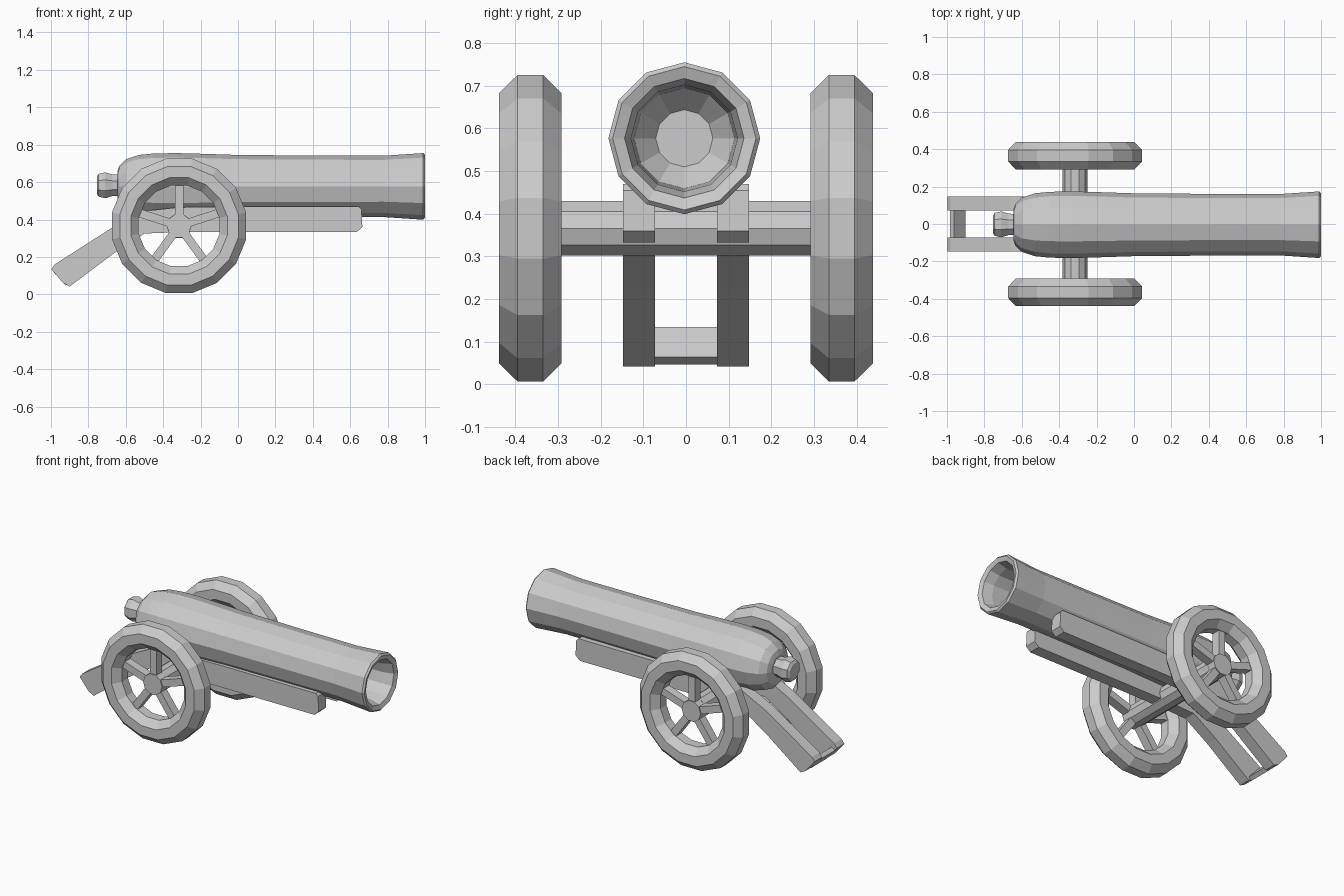
import bpy, bmesh
from math import pi, sin, cos, radians
from mathutils import Matrix, Vector

if "Cube" in bpy.data.objects:
    bpy.data.objects.remove(bpy.data.objects["Cube"])


def finish(bm, name):
    bmesh.ops.remove_doubles(bm, verts=bm.verts, dist=1e-5)
    bmesh.ops.recalc_face_normals(bm, faces=bm.faces)
    me = bpy.data.meshes.new(name)
    bm.to_mesh(me)
    bm.free()
    ob = bpy.data.objects.new(name, me)
    bpy.context.collection.objects.link(ob)
    return ob


def lathe(name, profile, sides, origin, axis="X", loop=False, phase=0.0):
    """Revolve (along, radius) points about the X or Y axis."""
    bm = bmesh.new()
    rings = []
    for a, r in profile:
        ring = []
        for i in range(sides):
            t = 2 * pi * (i + phase) / sides
            c, s = r * cos(t), r * sin(t)
            p = (a, c, s) if axis == "X" else (c, a, s)
            ring.append(bm.verts.new(Vector(p) + Vector(origin)))
        rings.append(ring)
    pairs = list(zip(rings, rings[1:]))
    if loop:
        pairs.append((rings[-1], rings[0]))
    for p, q in pairs:
        for i in range(sides):
            j = (i + 1) % sides
            bm.faces.new((p[i], p[j], q[j], q[i]))
    if not loop:
        bm.faces.new(rings[0])
        bm.faces.new(rings[-1])
    return finish(bm, name)


def extrude_side(name, outline, y0, y1):
    """Extrude an (x, z) outline from y0 to y1."""
    bm = bmesh.new()
    a = [bm.verts.new((x, y0, z)) for x, z in outline]
    b = [bm.verts.new((x, y1, z)) for x, z in outline]
    n = len(outline)
    for i in range(n):
        j = (i + 1) % n
        bm.faces.new((a[i], a[j], b[j], b[i]))
    bm.faces.new(a)
    bm.faces.new(b)
    return finish(bm, name)


# Barrel with hollow bore
lathe("barrel", [
    (-0.645, 0.08), (-0.635, 0.11), (-0.60, 0.145), (-0.53, 0.168), (-0.45, 0.176),
    (-0.33, 0.178), (-0.18, 0.174), (0.0, 0.168), (0.4, 0.165), (0.78, 0.164),
    (0.93, 0.174), (0.99, 0.178), (1.0, 0.168), (0.99, 0.140), (0.93, 0.125),
    (0.72, 0.118), (0.66, 0.067)], 12, (0, -0.004, 0.577))

# Knob at the breech
lathe("breech_knob", [(-0.755, 0.05), (-0.745, 0.066), (-0.71, 0.075),
                      (-0.67, 0.062), (-0.62, 0.06)], 8, (0, -0.002, 0.583), phase=0.5)

# Axle
WX, WZ, WY = -0.315, 0.366, 0.365
lathe("axle", [(-0.345, 0.067), (0.345, 0.067)], 10, (WX, 0, WZ), axis="Y")

# Wheels: rim, hub and five spokes on each side
rim = [(0.073 * cos(pi * (k + 0.5) / 4) / cos(pi / 8),
        0.293 + 0.073 * sin(pi * (k + 0.5) / 4) / cos(pi / 8)) for k in range(8)]
for side, s in (("left", 1), ("right", -1)):
    centre = (WX, s * WY, WZ)
    lathe(f"{side}_wheel_rim", rim, 16, centre, axis="Y", loop=True, phase=0.5)
    lathe(f"{side}_wheel_hub", [(-0.034, 0.066), (0.034, 0.066)], 10, centre, axis="Y")
    bm = bmesh.new()
    for k in range(5):
        turn = Matrix.Rotation(radians(72 * k), 4, "Y")
        bmesh.ops.create_cube(bm, size=1, matrix=Matrix.Translation(centre) @ turn
                              @ Matrix.Translation((0, 0, 0.145))
                              @ Matrix.Diagonal((0.045, 0.055, 0.21, 1)))
    finish(bm, f"{side}_wheel_spokes")

# Carriage beams, bent down into the trail
beam = [(0.645, 0.47), (0.66, 0.455), (0.665, 0.36), (0.635, 0.333), (-0.30, 0.333),
        (-0.50, 0.325), (-0.66, 0.222), (-0.90, 0.042), (-0.935, 0.06), (-0.998, 0.135),
        (-0.98, 0.16), (-0.66, 0.365), (-0.50, 0.445), (-0.32, 0.465), (0.0, 0.47)]
for side, s in (("left", 1), ("right", -1)):
    extrude_side(f"{side}_carriage_beam", beam, s * 0.073, s * 0.148)

# Crossbar joining the trail ends
extrude_side("trail_crossbar", [(-0.985, 0.118), (-0.922, 0.047), (-0.90, 0.064),
                                (-0.963, 0.135)], -0.08, 0.08)
